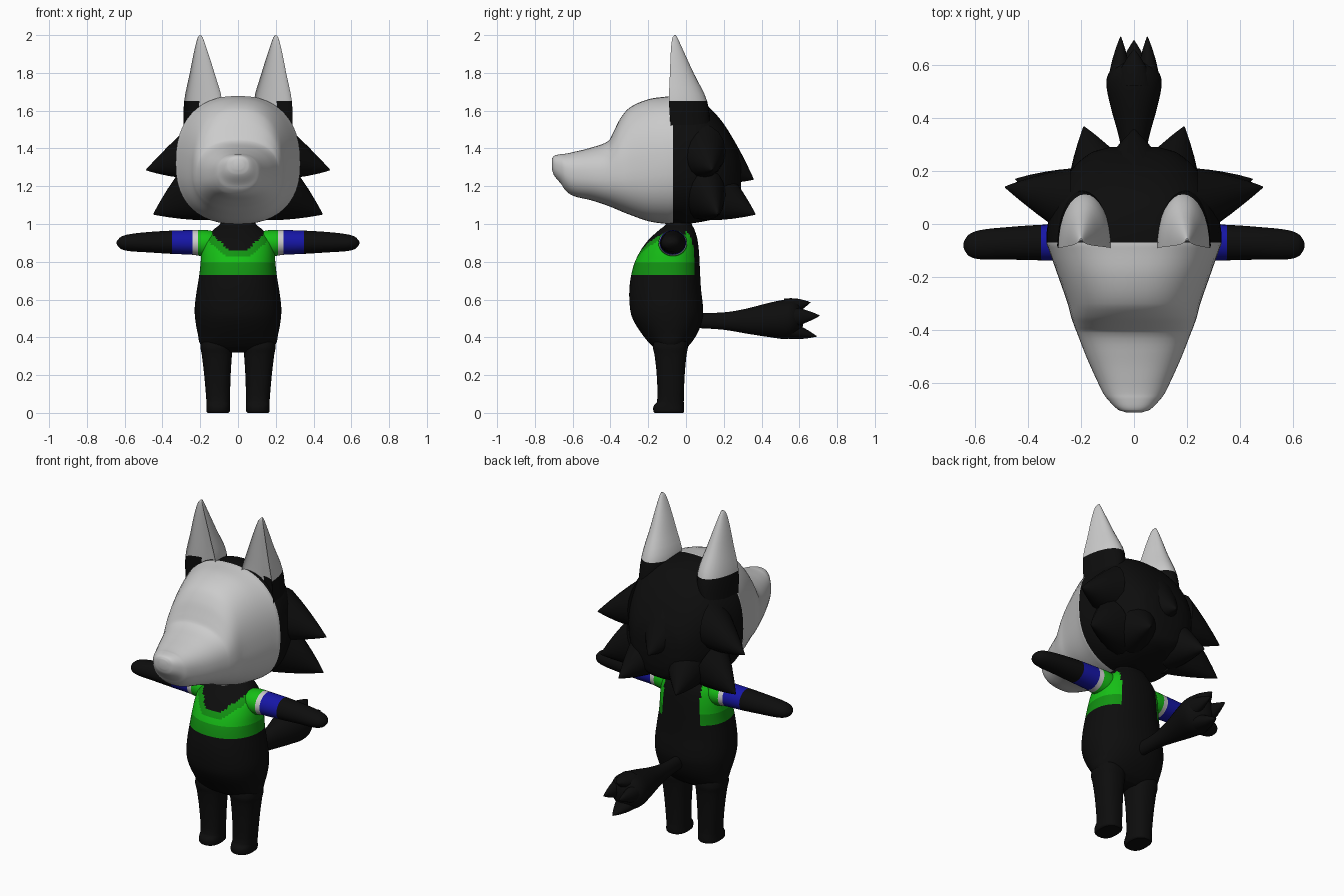
import bpy, bmesh, math
from mathutils import Vector


def material(name, rgb):
    m = bpy.data.materials.new(name)
    m.diffuse_color = (*rgb, 1)
    return m


FUR, WHITE, GREEN, DARK_GREEN, BLUE = range(5)
MATS = [material("black_fur", (0.004, 0.004, 0.004)),
        material("white_fur", (0.6, 0.6, 0.6)),
        material("green_shirt", (0.008, 0.52, 0.008)),
        material("dark_green_trim", (0.006, 0.29, 0.006)),
        material("blue_sleeve", (0.008, 0.008, 0.38))]


def spow(v, n):
    return math.copysign(abs(v) ** (2 / n), v)


def resample(keys, steps):
    """Smooth curve through keys, first value is the parameter."""
    out = []
    last = len(keys) - 1

    def slope(i, c):
        a, b = keys[max(i - 1, 0)], keys[min(i + 1, last)]
        return (b[c] - a[c]) / (b[0] - a[0])

    for i in range(last):
        p, q = keys[i], keys[i + 1]
        h = q[0] - p[0]
        for s in range(steps):
            u = s / steps
            row = [p[0] + u * h]
            for c in range(1, len(p)):
                row.append((2 * u**3 - 3 * u**2 + 1) * p[c] + (u**3 - 2 * u**2 + u) * h * slope(i, c)
                           + (3 * u**2 - 2 * u**3) * q[c] + (u**3 - u**2) * h * slope(i + 1, c))
            out.append(row)
    out.append(list(keys[-1]))
    return out


def skin(name, rings, paint=lambda c: FUR, mirror=False):
    """Bridge rings of points into a closed, painted mesh."""
    bm = bmesh.new()
    loops = [[bm.verts.new(p) for p in ring] for ring in rings]
    for a, b in zip(loops, loops[1:]):
        n = len(a)
        for i in range(n):
            j = (i + 1) % n
            bm.faces.new((a[i], a[j], b[j], b[i]))
    bm.faces.new(loops[0])
    bm.faces.new(loops[-1])
    bmesh.ops.remove_doubles(bm, verts=bm.verts, dist=0.0001)
    bmesh.ops.recalc_face_normals(bm, faces=bm.faces)
    for f in bm.faces:
        f.material_index = paint(f.calc_center_median())
    me = bpy.data.meshes.new(name)
    bm.to_mesh(me)
    bm.free()
    for m in MATS:
        me.materials.append(m)
    ob = bpy.data.objects.new(name, me)
    bpy.context.collection.objects.link(ob)
    if mirror:
        ob.modifiers.new("mirror", 'MIRROR').use_mirror_merge = False
    return ob


def loft(name, axis, keys, steps=4, seg=32, power=2, paint=lambda c: FUR, mirror=False):
    """keys: (position, centre, half width, low, widest level, high)."""
    rings = []
    for t, ca, ra, lo, mid, hi in resample(keys, steps):
        ring = []
        for i in range(seg):
            ang = 2 * math.pi * i / seg
            a = ca + ra * spow(math.cos(ang), power)
            s = spow(math.sin(ang), power)
            b = mid + s * ((hi - mid) if s > 0 else (mid - lo))
            ring.append({'X': (t, a, b), 'Y': (a, t, b), 'Z': (a, b, t)}[axis])
        rings.append(ring)
    return skin(name, rings, paint, mirror)


def spike(name, base, u, v, tip, mirror=False, bulge=0.06):
    """Pointed tuft from an elliptical base to a tip."""
    base, u, v, tip = map(Vector, (base, u, v, tip))
    rings = []
    for k in (0, 0.25, 0.5, 0.75, 0.9, 0.985):
        r = (1 - k) + bulge * 4 * k * (1 - k)
        rings.append([base.lerp(tip, k) + r * (u * math.cos(a) + v * math.sin(a))
                      for a in (2 * math.pi * i / 16 for i in range(16))])
    return skin(name, rings, mirror=mirror)


# Head with long muzzle: white face, black back
loft("head", 'Y', [
    (-0.71, 0, 0.03, 1.29, 1.32, 1.345), (-0.70, 0, 0.06, 1.26, 1.31, 1.36),
    (-0.66, 0, 0.10, 1.21, 1.29, 1.37), (-0.64, 0, 0.115, 1.18, 1.28, 1.372),
    (-0.60, 0, 0.135, 1.15, 1.27, 1.38), (-0.50, 0, 0.18, 1.125, 1.26, 1.405),
    (-0.41, 0, 0.215, 1.095, 1.26, 1.44), (-0.385, 0, 0.225, 1.085, 1.265, 1.485),
    (-0.35, 0, 0.237, 1.07, 1.27, 1.555), (-0.30, 0, 0.25, 1.05, 1.28, 1.615),
    (-0.20, 0, 0.285, 1.015, 1.30, 1.66), (-0.10, 0, 0.32, 1.0, 1.32, 1.675),
    (-0.07, 0, 0.33, 1.0, 1.32, 1.678), (0, 0, 0.325, 1.0, 1.32, 1.67),
    (0.10, 0, 0.30, 1.015, 1.32, 1.635), (0.20, 0, 0.24, 1.04, 1.30, 1.53),
    (0.27, 0, 0.16, 1.08, 1.27, 1.40), (0.29, 0, 0.09, 1.15, 1.25, 1.33)],
    seg=48, power=2.35, paint=lambda c: WHITE if c.y < -0.07 else FUR)

# Hair tufts
spike("upper_side_tuft", (0.24, 0.08, 1.385), (0, 0, 0.145), (0, 0.13, 0), (0.49, 0.14, 1.285), True)
spike("lower_side_tuft", (0.22, 0.09, 1.16), (0.07, 0, 0.14), (0, 0.12, 0), (0.45, 0.17, 1.05), True)
spike("upper_back_tuft", (0, 0.19, 1.36), (0, 0.03, 0.14), (0.14, 0, 0), (0, 0.36, 1.235))
spike("lower_back_tuft", (0.13, 0.17, 1.15), (0, 0.05, 0.13), (0.12, -0.03, 0), (0.19, 0.37, 1.05), True)

# Ears: rounded back, hollow front
ear_rings = []
for z, cx, rx, yf, yb in resample([
        (1.50, 0.20, 0.09, -0.08, 0.13), (1.65, 0.185, 0.10, -0.09, 0.112),
        (1.80, 0.19, 0.065, -0.085, 0.04), (1.92, 0.197, 0.034, -0.08, -0.015),
        (1.985, 0.20, 0.014, -0.072, -0.045), (2.0, 0.20, 0.004, -0.062, -0.054)], 4):
    ring = []
    for i in range(32):
        s, c = math.sin(math.pi * i / 16), math.cos(math.pi * i / 16)
        ring.append((cx + rx * c, yf + (yb - yf) * (s if s > 0 else -0.2 * s), z))
    ear_rings.append(ring)
skin("ear", ear_rings, lambda c: FUR if c.z < 1.65 and (c.x > 0.2 or c.y > 0.02) else WHITE, True)


# Torso with painted shirt
def shirt(c):
    x = abs(c.x)
    if c.z < 0.73 or c.z > 0.96 or (c.y > 0 and x < 0.12):
        return FUR
    if c.y < 0 and c.z > 0.865 + 0.9 * max(0, x - 0.05):
        return FUR
    if c.z < 0.795 or (c.y < 0 and c.z > 0.83 + 0.9 * max(0, x - 0.07)):
        return DARK_GREEN
    return GREEN


loft("torso", 'Z', [
    (0.32, 0, 0.12, -0.13, -0.08, -0.03), (0.35, 0, 0.19, -0.175, -0.08, 0.01),
    (0.42, 0, 0.213, -0.235, -0.08, 0.06), (0.50, 0, 0.227, -0.283, -0.085, 0.088),
    (0.56, 0, 0.229, -0.297, -0.09, 0.09), (0.65, 0, 0.218, -0.30, -0.09, 0.08),
    (0.73, 0, 0.205, -0.29, -0.09, 0.075), (0.795, 0, 0.198, -0.272, -0.085, 0.072),
    (0.86, 0, 0.192, -0.24, -0.08, 0.068), (0.92, 0, 0.175, -0.195, -0.075, 0.06),
    (0.97, 0, 0.13, -0.14, -0.06, 0.045), (1.0, 0, 0.095, -0.105, -0.04, 0.03),
    (1.06, 0, 0.085, -0.10, -0.04, 0.02)], steps=6, seg=80, power=2.2, paint=shirt)


# Arms with sleeve and cuff
def sleeve(c):
    return GREEN if c.x < 0.212 else WHITE if c.x < 0.24 else BLUE if c.x < 0.35 else FUR


loft("arm", 'X', [
    (0.10, -0.07, 0.07, 0.84, 0.90, 0.955), (0.16, -0.07, 0.076, 0.825, 0.90, 0.967),
    (0.212, -0.07, 0.073, 0.833, 0.90, 0.968), (0.24, -0.07, 0.07, 0.837, 0.90, 0.968),
    (0.35, -0.07, 0.067, 0.842, 0.90, 0.965), (0.48, -0.073, 0.061, 0.85, 0.90, 0.957),
    (0.58, -0.078, 0.055, 0.857, 0.90, 0.945), (0.62, -0.08, 0.042, 0.868, 0.90, 0.932),
    (0.637, -0.08, 0.022, 0.884, 0.90, 0.915), (0.643, -0.08, 0.006, 0.896, 0.90, 0.904)],
    paint=sleeve, mirror=True)

# Legs with slightly protruding feet
loft("leg", 'Z', [
    (0, 0.105, 0.055, -0.165, -0.09, -0.015), (0.008, 0.105, 0.062, -0.172, -0.09, -0.01),
    (0.035, 0.105, 0.062, -0.172, -0.09, -0.01), (0.06, 0.105, 0.062, -0.153, -0.085, -0.012),
    (0.20, 0.109, 0.07, -0.155, -0.08, -0.007), (0.31, 0.112, 0.08, -0.167, -0.08, 0.003),
    (0.35, 0.114, 0.085, -0.175, -0.08, 0.01), (0.42, 0.11, 0.08, -0.16, -0.08, 0.0)],
    power=2.4, mirror=True)

# Bushy tail ending in pointed lobes
loft("tail", 'Y', [
    (0.05, 0, 0.03, 0.45, 0.49, 0.53), (0.20, 0, 0.036, 0.44, 0.485, 0.532),
    (0.32, 0, 0.055, 0.42, 0.485, 0.552), (0.45, 0, 0.09, 0.40, 0.49, 0.585),
    (0.54, 0, 0.104, 0.392, 0.50, 0.60), (0.59, 0, 0.08, 0.42, 0.50, 0.59),
    (0.62, 0, 0.03, 0.46, 0.50, 0.54)])
spike("tail_top_lobe", (0, 0.52, 0.55), (0.07, 0, 0), (0, 0, 0.055), (0, 0.66, 0.585), bulge=0.18)
spike("tail_bottom_lobe", (0, 0.52, 0.445), (0.07, 0, 0), (0, 0, 0.05), (0, 0.695, 0.405), bulge=0.18)
spike("tail_side_lobe", (0.055, 0.52, 0.505), (0.045, 0, 0), (0, 0, 0.06), (0.05, 0.71, 0.515), True, 0.18)

# Smooth shading with sharp creases kept
bpy.ops.object.select_all(action='SELECT')
bpy.context.view_layer.objects.active = bpy.context.selected_objects[0]
bpy.ops.object.shade_smooth_by_angle(angle=math.radians(40))
